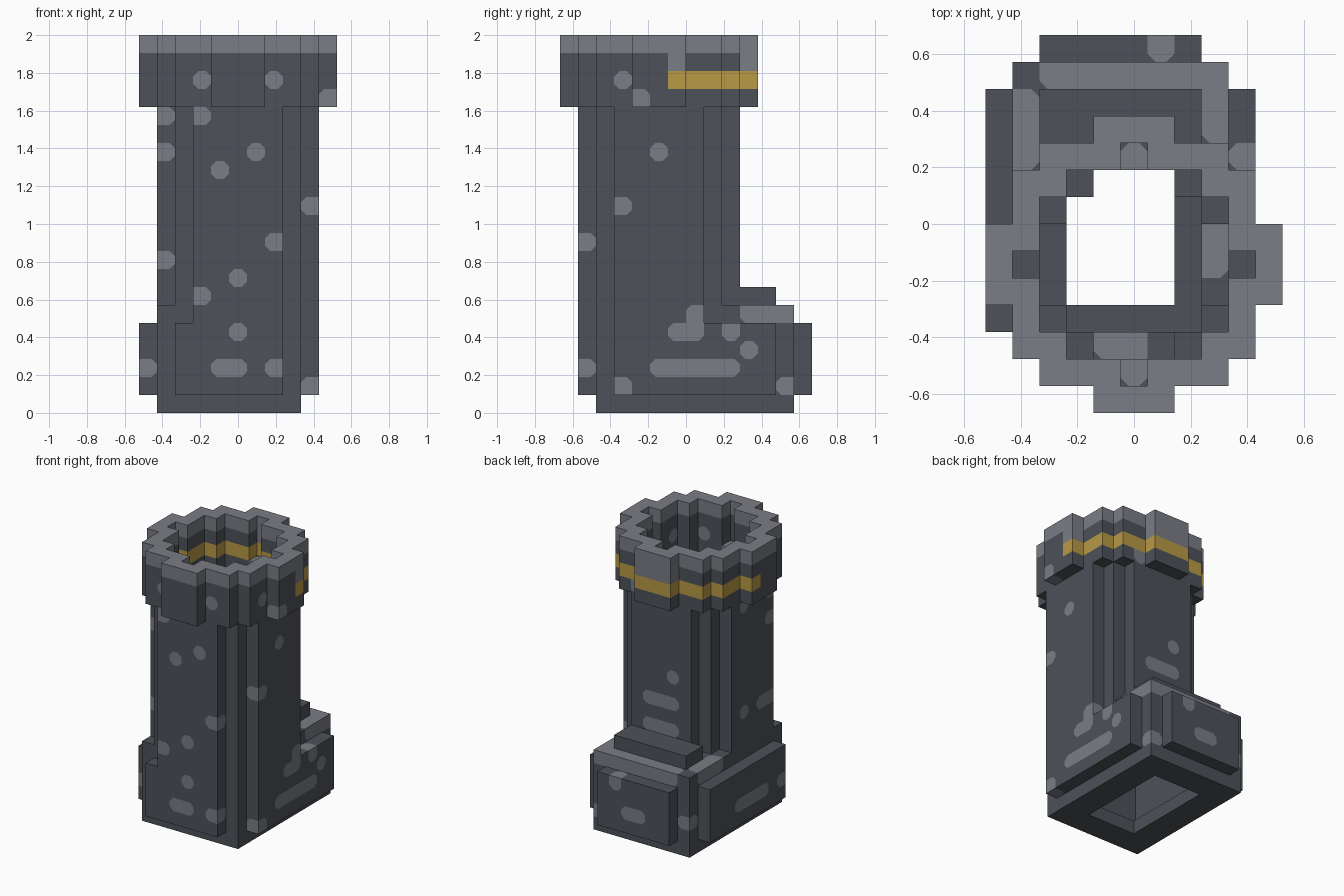
import bpy
import bmesh
from mathutils import Vector

cube = bpy.data.objects.get("Cube")
if cube:
    bpy.data.objects.remove(cube, do_unlink=True)

UNIT = 2 / 21                      # edge of one block
CENTRE = 5                         # shaft axis, in blocks
DARK, LIGHT, GOLD = range(3)


def material(name, colour):
    mat = bpy.data.materials.new(name)
    mat.use_nodes = True
    rgba = (*colour, 1)
    mat.diffuse_color = rgba
    mat.node_tree.nodes["Principled BSDF"].inputs["Base Color"].default_value = rgba
    return mat


MATERIALS = [
    material("dark grey", (0.074, 0.084, 0.1)),
    material("light grey", (0.195, 0.205, 0.235)),
    material("gold", (0.48, 0.32, 0.06)),
]


# Block sets, with inclusive ranges
def box(xs, ys, zs):
    return {(i, j, k)
            for i in range(xs[0], xs[1] + 1)
            for j in range(ys[0], ys[1] + 1)
            for k in range(zs[0], zs[1] + 1)}


def disc(limit, low, high):
    square = box((0, 10), (0, 10), (low, high))
    return {c for c in square
            if (c[0] - CENTRE) ** 2 + (c[1] - CENTRE) ** 2 <= limit}


# Sole: a frame open in the middle
sole = box((1, 8), (2, 12), (0, 0)) - box((3, 6), (4, 10), (0, 0))

# Foot: hollow box, raised panels on its four sides, closed top
foot = box((1, 8), (2, 12), (1, 4)) - box((2, 7), (3, 11), (1, 4))
foot |= box((0, 0), (3, 11), (1, 4)) | box((9, 9), (3, 11), (1, 4))
foot |= box((2, 7), (1, 1), (1, 4)) | box((2, 7), (13, 13), (1, 4))
foot |= box((1, 8), (2, 12), (5, 5)) - disc(10, 5, 5)

# Instep: ledge on the foot behind the shaft
instep = box((2, 7), (10, 11), (6, 6))

# Shaft: round tube
shaft = disc(20, 5, 16) - disc(10, 5, 16) - foot

# Cuff: wider round tube with a light rim
cuff = disc(26, 17, 20) - disc(16, 17, 20)
cuff |= {(CENTRE, 1, 17), (CENTRE, 9, 17)}

PARTS = {"sole": sole, "foot": foot, "instep": instep,
         "shaft": shaft, "cuff": cuff}
solid = set().union(*PARTS.values())

# Worn light patches, by side
light = {c for c in cuff if c[2] == 20}
front = [(3, 18), (7, 18), (3, 16), (6, 14), (4, 13), (7, 9), (5, 7),
         (3, 6), (5, 4), (4, 2), (5, 2), (7, 2)]
light |= {(i, 1, k) for i, k in front}
plus_x = [(3, 18), (5, 14), (3, 11), (3, 1), (7, 5), (6, 4), (7, 4),
          (9, 4), (10, 3)]
light |= {(9, j, k) for j, k in plus_x}
minus_x = [(3, 16), (6, 16), (3, 14), (3, 8), (4, 8), (6, 8)]
light |= {(1, j, k) for j, k in minus_x}
light |= box((9, 9), (5, 9), (2, 2)) | box((0, 0), (5, 8), (2, 2))
light |= box((4, 6), (9, 9), (9, 9)) | box((4, 6), (9, 9), (7, 7))
light |= box((4, 5), (13, 13), (2, 2)) | box((4, 5), (2, 2), (4, 5))
light |= box((2, 8), (12, 12), (5, 5)) | box((8, 8), (10, 11), (5, 5))
light |= box((1, 1), (9, 11), (5, 5)) | box((8, 8), (5, 6), (4, 4))
light |= {(0, 3, 2), (10, 4, 17), (6, 13, 4), (1, 12, 2), (8, 12, 1),
          (4, 9, 11), (7, 9, 17), (10, 6, 19), (5, 1, 17), (5, 9, 17)}
light |= box((4, 6), (10, 10), (19, 19))


def colour_of(cell):
    if cell in cuff and cell[2] == 18 and cell[1] > CENTRE:
        return GOLD
    return LIGHT if cell in light else DARK


def step(cell, axis, sign):
    moved = list(cell)
    moved[axis] += sign
    return tuple(moved)


def is_dark(cell):
    return cell in solid and colour_of(cell) == DARK


def add_face(bm, points, index, flip):
    scaled = [bm.verts.new(((p[0] - 5.5) * UNIT, (p[1] - 7) * UNIT, p[2] * UNIT))
              for p in points]
    face = bm.faces.new(scaled[::-1] if flip else scaled)
    face.material_index = index


# One block side; light patches get clipped corners against dark neighbours
def add_side(bm, cell, axis, sign):
    u, v = (axis + 1) % 3, (axis + 2) % 3
    centre = Vector(cell) + Vector((0.5, 0.5, 0.5))
    centre[axis] += sign / 2
    index = colour_of(cell)
    outline = []
    for n, (su, sv) in enumerate([(-1, -1), (1, -1), (1, 1), (-1, 1)]):
        corner = centre.copy()
        corner[u] += su / 2
        corner[v] += sv / 2
        clipped = (index == LIGHT and is_dark(step(cell, u, su))
                   and is_dark(step(cell, v, sv)))
        if not clipped:
            outline.append(corner)
            continue
        along_u, along_v = corner.copy(), corner.copy()
        along_u[u] -= su * 0.3
        along_v[v] -= sv * 0.3
        pair = [along_u, along_v] if n % 2 else [along_v, along_u]
        outline += pair
        add_face(bm, [pair[0], corner, pair[1]], DARK, sign < 0)
    add_face(bm, outline, index, sign < 0)


for name, cells in PARTS.items():
    bm = bmesh.new()
    for cell in sorted(cells):
        for axis in range(3):
            for sign in (-1, 1):
                if step(cell, axis, sign) not in solid:
                    add_side(bm, cell, axis, sign)
    bmesh.ops.remove_doubles(bm, verts=bm.verts, dist=0.0001)
    mesh = bpy.data.meshes.new(name)
    bm.to_mesh(mesh)
    bm.free()
    for mat in MATERIALS:
        mesh.materials.append(mat)
    bpy.context.collection.objects.link(bpy.data.objects.new(name, mesh))
